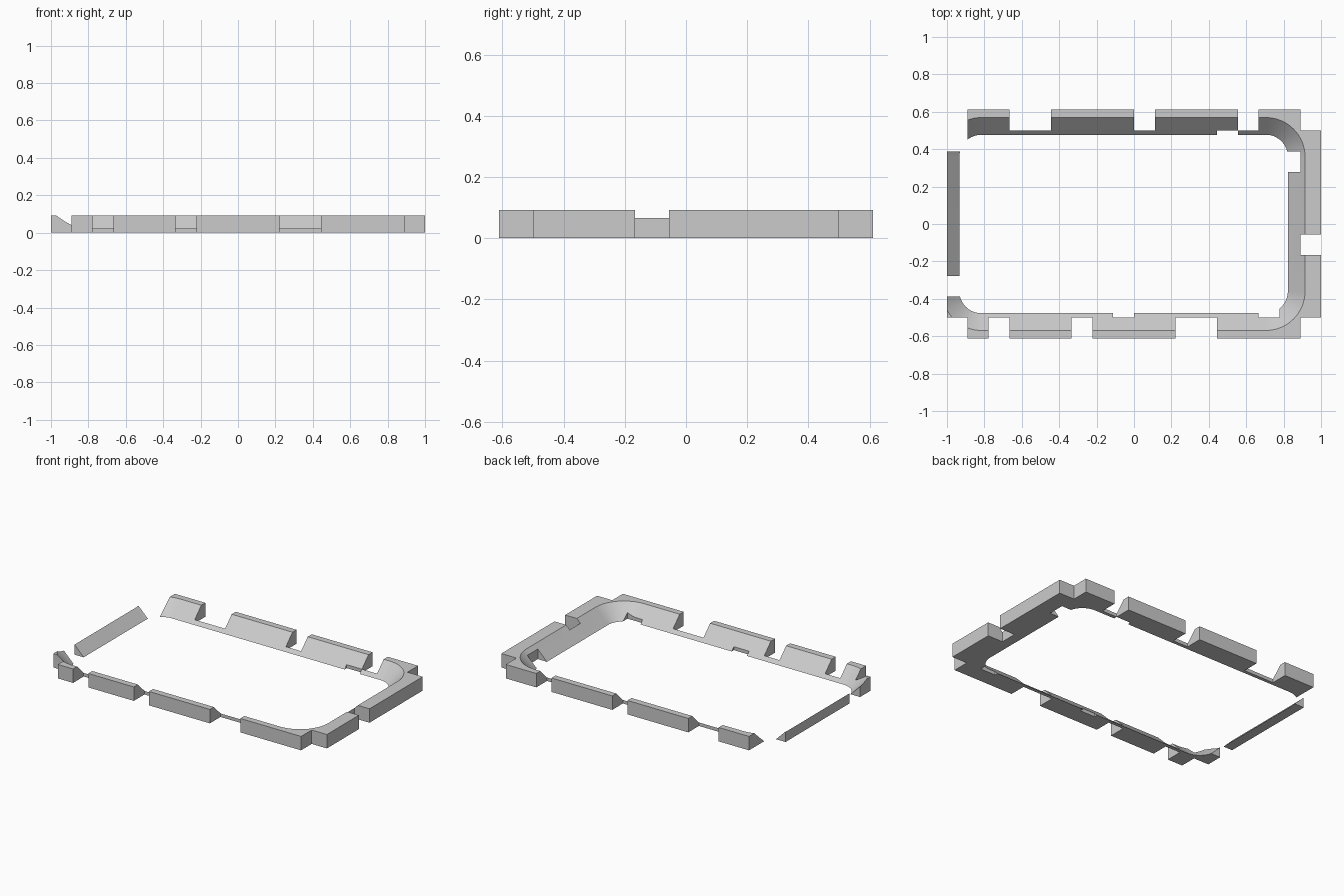
import bpy, bmesh, math

if "Cube" in bpy.data.objects:
    bpy.data.objects.remove(bpy.data.objects["Cube"], do_unlink=True)

U = 1 / 9          # one grid cell
HEIGHT = 0.092


def make_object(name, bm):
    bmesh.ops.recalc_face_normals(bm, faces=bm.faces)
    mesh = bpy.data.meshes.new(name)
    bm.to_mesh(mesh)
    bm.free()
    obj = bpy.data.objects.new(name, mesh)
    bpy.context.collection.objects.link(obj)
    return obj


def add_box(bm, x0, x1, y0, y1, z0, z1):
    verts = bmesh.ops.create_cube(bm, size=1)["verts"]
    for v in verts:
        v.co.x = x1 if v.co.x > 0 else x0
        v.co.y = y1 if v.co.y > 0 else y0
        v.co.z = z1 if v.co.z > 0 else z0


def notch_cutter(name, cells):
    bm = bmesh.new()
    for cell in cells:
        add_box(bm, *[c * U for c in cell], -0.1, 0.2)
    return make_object(name, bm)


def rounded_ring(bm, z, cx, core_x, core_y, radius, steps=16):
    # rounded rectangle made of four corner arcs
    ring = []
    for corner, (sx, sy) in enumerate([(1, 1), (-1, 1), (-1, -1), (1, -1)]):
        for i in range(steps + 1):
            a = (corner + i / steps) * math.pi / 2
            ring.append(bm.verts.new((cx + sx * core_x + radius * math.cos(a),
                                      sy * core_y + radius * math.sin(a), z)))
    return ring


# Solid slab
bm = bmesh.new()
add_box(bm, -1, 1, -5.5 * U, 5.5 * U, 0, HEIGHT)
frame = make_object("notched_frame", bm)

# Flared opening with 45 degree walls
bm = bmesh.new()
low, high = [rounded_ring(bm, z, -U / 2, 0.761, 0.36, 0.117 + z) for z in (-0.02, 0.12)]
for i in range(len(low)):
    j = (i + 1) % len(low)
    bm.faces.new((low[i], low[j], high[j], high[i]))
bm.faces.new(low[::-1])
bm.faces.new(high)
opening = make_object("opening_cutter", bm)

# Notches along the outer edge: x0, x1, y0, y1 in cells
front = [(a, b, -7, -4.5) for a, b in [(-10, -8), (-7, -6), (-3, -2), (2, 4), (8, 10)]]
back = [(a, b, 4.5, 7) for a, b in [(-6, -4), (0, 1), (5, 6), (8, 10)]]
sides = [(-10, -8, 3.5, 7), (-10, -8, -3.5, -2.5), (8, 10, -1.5, -0.5)]
outer = notch_cutter("outer_notch_cutter", front + back + sides)

# Notches along the inner lip
inner = notch_cutter("inner_notch_cutter", [
    (-1, 0, -4.5, -3.5), (6, 7, -4.5, -3.5), (4, 5, 3.5, 4.5), (7, 8, 2.5, 3.5)])

# Cut the slab and discard the cutters
bpy.context.view_layer.objects.active = frame
for cutter in (opening, outer, inner):
    mod = frame.modifiers.new(cutter.name, "BOOLEAN")
    mod.operation = "DIFFERENCE"
    mod.solver = "EXACT"
    mod.object = cutter
    bpy.ops.object.modifier_apply(modifier=mod.name)
    bpy.data.objects.remove(cutter, do_unlink=True)

# Material and shading
grey = bpy.data.materials.new("light_grey")
grey.use_nodes = True
grey.diffuse_color = (0.6, 0.6, 0.6, 1)
grey.node_tree.nodes["Principled BSDF"].inputs["Base Color"].default_value = (0.6, 0.6, 0.6, 1)
frame.data.materials.clear()
frame.data.materials.append(grey)
for p in frame.data.polygons:
    p.material_index = 0

bpy.ops.object.select_all(action="DESELECT")
frame.select_set(True)
bpy.ops.object.shade_smooth_by_angle()
